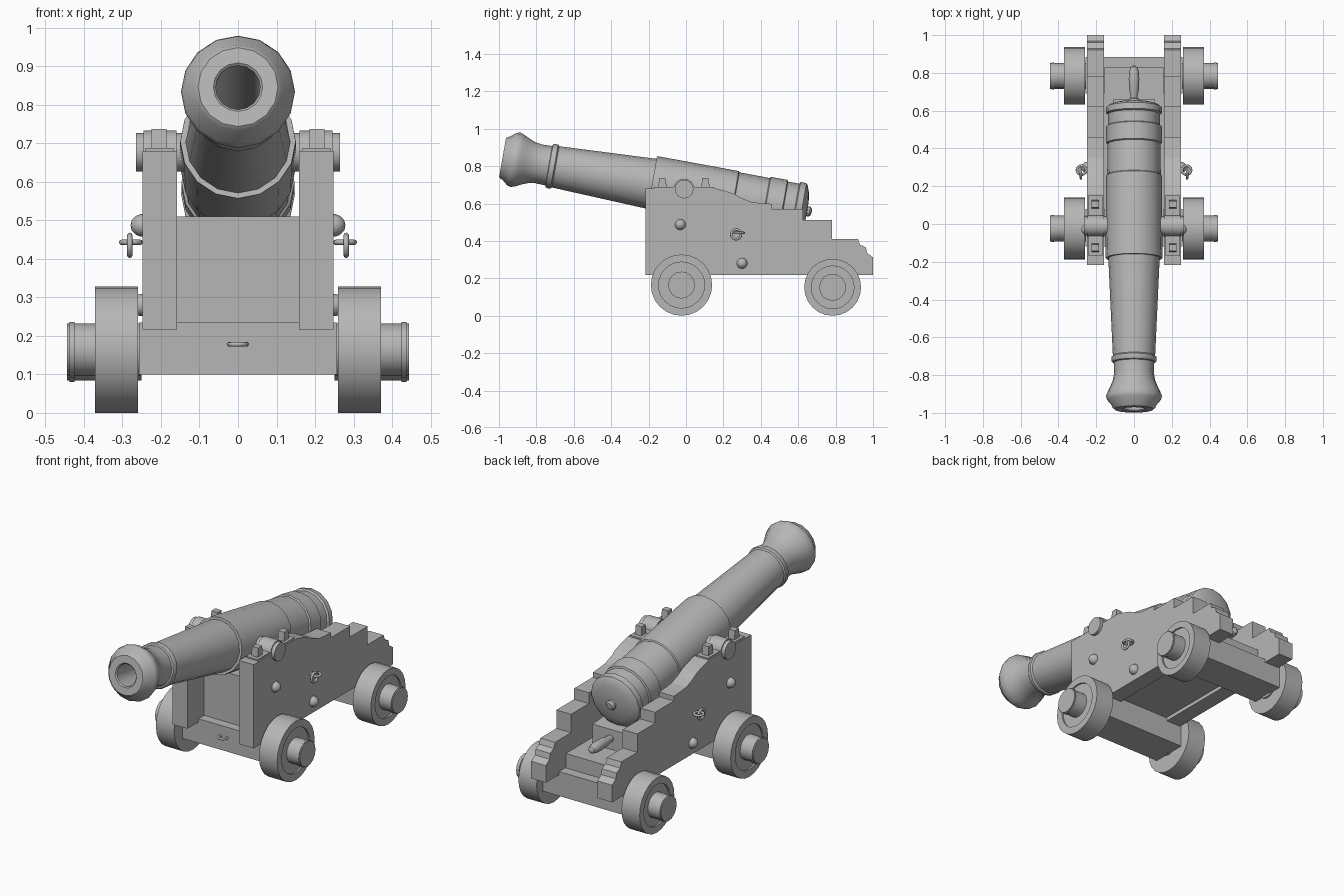
import bpy, bmesh
from math import pi, cos, sin, radians
from mathutils import Matrix, Vector

if "Cube" in bpy.data.objects:
    bpy.data.objects.remove(bpy.data.objects["Cube"])

# Dark grey shared by every part
grey = bpy.data.materials.new("dark_grey")
grey.diffuse_color = (.47, .47, .47, 1)
grey.use_nodes = True
grey.node_tree.nodes["Principled BSDF"].inputs["Base Color"].default_value = grey.diffuse_color


def finish(name, bm, smooth=False):
    bmesh.ops.remove_doubles(bm, verts=bm.verts, dist=1e-5)
    bmesh.ops.recalc_face_normals(bm, faces=bm.faces)
    me = bpy.data.meshes.new(name)
    bm.to_mesh(me)
    bm.free()
    me.materials.append(grey)
    ob = bpy.data.objects.new(name, me)
    bpy.context.collection.objects.link(ob)
    if smooth:
        bpy.ops.object.select_all(action='DESELECT')
        ob.select_set(True)
        bpy.context.view_layer.objects.active = ob
        bpy.ops.object.shade_smooth_by_angle(angle=radians(35))
    return ob


def lathe(name, profile, origin, axis, n=16):
    """Revolve (distance along axis, radius) points."""
    m = Matrix.Translation(origin) @ Vector(axis).to_track_quat('Z', 'Y').to_matrix().to_4x4()
    bm = bmesh.new()
    rings = [[bm.verts.new(m @ Vector((r * cos(2 * pi * i / n), r * sin(2 * pi * i / n), s)))
              for i in range(n)] if r > 0 else [bm.verts.new(m @ Vector((0, 0, s)))]
             for s, r in profile]
    for a, b in zip(rings, rings[1:]):
        for i in range(n):
            j = (i + 1) % n
            vs = [a[i % len(a)], a[j % len(a)], b[j % len(b)], b[i % len(b)]]
            bm.faces.new(list(dict.fromkeys(vs)))
    return finish(name, bm, True)


def extrude_x(name, pts, x0, x1):
    """Extrude a (y, z) outline between two x positions."""
    bm = bmesh.new()
    f = bm.faces.new([bm.verts.new((x0, y, z)) for y, z in pts])
    g = bmesh.ops.extrude_face_region(bm, geom=[f])['geom']
    bmesh.ops.translate(bm, vec=(x1 - x0, 0, 0),
                        verts=[v for v in g if isinstance(v, bmesh.types.BMVert)])
    return finish(name, bm)


def box(name, x0, x1, y0, y1, z0, z1):
    return extrude_x(name, [(y0, z0), (y1, z0), (y1, z1), (y0, z1)], x0, x1)


def torus(name, loc, rot, major, minor):
    bpy.ops.mesh.primitive_torus_add(location=loc, rotation=rot, major_radius=major,
                                     minor_radius=minor, major_segments=16, minor_segments=8)
    ob = bpy.context.object
    ob.name = name
    ob.data.materials.append(grey)
    bpy.ops.object.shade_smooth()
    return ob


# Barrel with bore, flared muzzle, rings and rounded breech
tilt = radians(10)
barrel_axis = (0, cos(tilt), -sin(tilt))
lathe("barrel", [(-.3, 0), (-.3, .058), (-.99, .058), (-.996, .064), (-.996, .104),
                 (-.988, .113), (-.975, .118), (-.945, .143), (-.925, .148), (-.90, .139),
                 (-.87, .124), (-.84, .112), (-.80, .105), (-.745, .107), (-.742, .116),
                 (-.735, .12), (-.715, .12), (-.708, .112), (-.184, .136), (-.184, .15),
                 (-.16, .151), (.26, .148), (.265, .142), (.43, .14), (.435, .147), (.525, .147),
                 (.53, .138), (.59, .138), (.596, .148), (.628, .147), (.638, .134),
                 (.648, .105), (.656, .06), (.658, .026), (.67, .027), (.68, .018), (.683, 0)],
      (0, 0, .673), barrel_axis)
lathe("trunnions", [(-.265, 0), (-.265, .05), (.265, .05), (.265, 0)], (0, -.01, .677), (1, 0, 0))

# Stepped cheek outline
cheek = [(-.217, .217), (-.217, .68), (.16, .68), (.21, .667), (.26, .65), (.30, .627),
         (.35, .608), (.40, .602), (.46, .598), (.46, .572), (.625, .572), (.625, .512),
         (.78, .512), (.78, .41), (.92, .41), (.93, .38), (.962, .365), (.968, .335),
         (1.0, .312), (1.0, .217)]

for s, side in ((1, "right"), (-1, "left")):
    extrude_x("cheek_" + side, cheek, s * .158, s * .248)
    # Trunnion strap and its clamps
    lathe("trunnion_strap_" + side, [(.16, 0), (.16, .056), (.245, .056), (.245, 0)],
          (0, -.01, .677), (s, 0, 0))
    box("strap_plate_" + side, s * .168, s * .24, -.17, .15, .67, .688)
    for y in (-.126, .104):
        extrude_x("clamp_block_" + side,
                  [(y - .024, .67), (y + .024, .67), (y + .017, .737), (y - .017, .737)],
                  s * .186, s * .224)
    # Domed bolts
    for y, z in ((-.03, .487), (.3, .28)):
        lathe("bolt_" + side, [(-.01, .029), (.006, .029), (.018, .024), (.028, .013), (.031, 0)],
              (s * .248, y, z), (s, 0, 0), 12)
    # Rope eye and hanging ring
    torus("rope_eye_" + side, (s * .278, .285, .443), (0, 0, 0), .024, .007)
    torus("rope_ring_" + side, (s * .281, .268, .435), (0, pi / 2, 0), .026, .007)
    # Wheels with recessed hub face, axle ends and bands
    for end, y, r in (("front", -.024, .164), ("rear", .784, .152)):
        lathe(f"wheel_{end}_{side}",
              [(.26, 0), (.26, r), (.371, r), (.371, r * .75), (.362, r * .75), (.362, 0)],
              (0, y, r), (s, 0, 0), 24)
        lathe(f"axle_{end}_{side}",
              [(.25, 0), (.25, .068), (.424, .068), (.424, .072), (.438, .072),
               (.438, .068), (.444, .068), (.444, 0)], (0, y, r), (s, 0, 0), 16)

# Axle beds, floor and front transom
box("front_axle_bed", -.257, .257, -.12, .08, .1, .235)
box("rear_axle_bed", -.257, .257, .69, .885, .1, .235)
box("floor_bed", -.155, .155, -.03, .83, .235, .315)
box("front_transom", -.16, .16, -.07, .01, .23, .51)

# Elevating wedge and its handle
extrude_x("elevating_wedge", [(.2, .315), (.66, .315), (.66, .425), (.2, .46)], -.11, .11)
lathe("wedge_handle", [(0, .018), (.03, .02), (.06, .026), (.11, .028), (.15, .026),
                       (.175, .018), (.187, 0)], (0, .655, .375), (0, 1, 0), 12)

# Tow eye on front axle bed
torus("tow_eye", (0, -.13, .178), (0, 0, 0), .022, .006)
